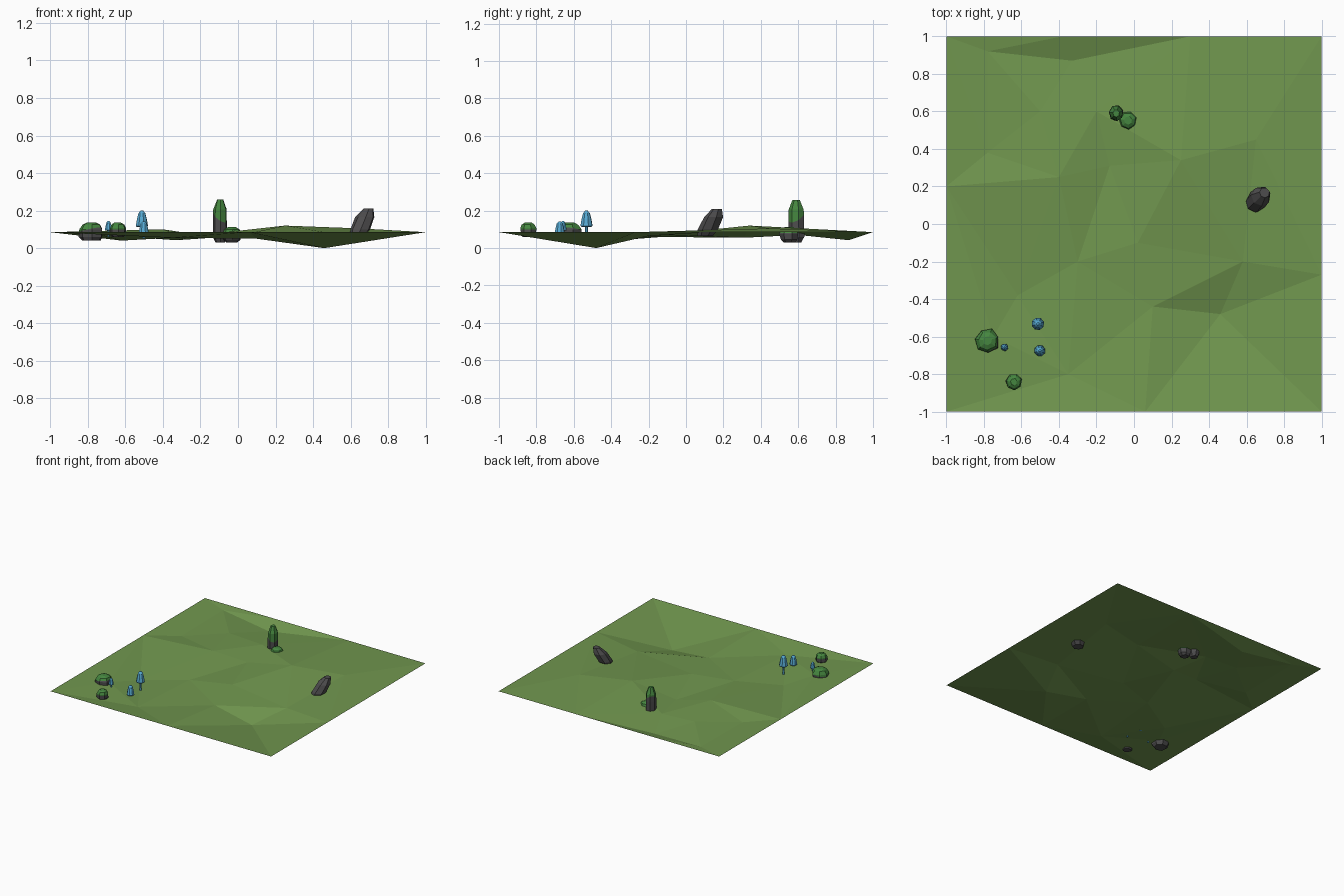
import bpy, bmesh, math, random
from mathutils import Vector
from mathutils.geometry import delaunay_2d_cdt

if "Cube" in bpy.data.objects:
    bpy.data.objects.remove(bpy.data.objects["Cube"])

random.seed(4)


def material(name, col):
    m = bpy.data.materials.new(name)
    m.diffuse_color = (*col, 1)
    m.use_nodes = True
    m.node_tree.nodes["Principled BSDF"].inputs["Base Color"].default_value = m.diffuse_color
    return m


GRASS = material("grass_green", (0.165, 0.31, 0.078))
STONE = material("dark_stone", (0.075, 0.073, 0.075))
MOSS = material("moss_green", (0.06, 0.24, 0.05))
BLUE = material("mushroom_blue", (0.095, 0.40, 0.65))


def add_object(name, bm, *mats):
    me = bpy.data.meshes.new(name)
    bm.to_mesh(me)
    bm.free()
    ob = bpy.data.objects.new(name, me)
    bpy.context.collection.objects.link(ob)
    for m in mats:
        me.materials.append(m)
    return ob


# Ground: thin faceted sheet, level at its border
E = 0.085
pts = [(-1, -1, E), (1, -1, E), (1, 1, E), (-1, 1, E),
       (1, 0.6, E), (1, -0.27, E), (0.58, -1, E), (0.06, -1, E), (-0.38, 1, E),
       (-1, 0.2, E), (0.3, 1, E),
       (-0.78, 0.92, 0.075), (-0.33, 0.87, 0.042), (-0.5, 0.6, 0.085),
       (-0.78, 0.38, 0.07), (-0.4, 0.25, 0.1), (-0.13, 0.31, 0.055),
       (-0.2, 0.6, 0.07), (0.25, 0.34, 0.12), (0.65, 0.45, 0.105),
       (0.02, -0.1, 0.07), (0.1, -0.44, 0.05), (0.46, -0.48, 0.0),
       (0.58, -0.2, 0.065), (-0.35, -0.8, 0.055), (-0.62, -0.38, 0.04),
       (-0.75, -0.6, 0.075), (-0.3, -0.2, 0.06)]
verts, _, tris, orig, _, _ = delaunay_2d_cdt(
    [Vector(p[:2]) for p in pts], [], [], 0, 1e-5)
bm = bmesh.new()
bv = [bm.verts.new((v.x, v.y, pts[o[0]][2])) for v, o in zip(verts, orig)]
for t in tris:
    bm.faces.new([bv[i] for i in t])
for f in bm.faces:
    f.normal_update()
    if f.normal.z < 0:
        f.normal_flip()
add_object("ground", bm, GRASS)


def lathe(profile, sides, loc, lean=(0, 0), sx=1, sy=1, jitter=0.0, turn=0.3):
    """Stack of polygon rings (radius, absolute z), capped at both ends."""
    bm = bmesh.new()
    z0 = profile[0][1]
    rings = []
    for r, z in profile:
        ring = []
        for i in range(sides):
            a = turn + 2 * math.pi * i / sides
            k = r * (1 + random.uniform(-jitter, jitter))
            ring.append(bm.verts.new((loc[0] + k * sx * math.cos(a) + lean[0] * (z - z0),
                                      loc[1] + k * sy * math.sin(a) + lean[1] * (z - z0), z)))
        rings.append(ring)
    for a, b in zip(rings, rings[1:]):
        for i in range(sides):
            j = (i + 1) % sides
            bm.faces.new((a[i], a[j], b[j], b[i]))
    bm.faces.new(rings[0][::-1])
    bm.faces.new(rings[-1])
    return bm


def rock(name, profile, loc, moss=None, tilt=(0, 0), **kw):
    """Faceted stone; faces above a tilted plane become moss."""
    bm = lathe(profile, 7, loc, **kw)
    if moss:
        co, no = Vector((*loc, moss)), Vector((*tilt, 1)).normalized()
        bmesh.ops.bisect_plane(bm, geom=bm.verts[:] + bm.edges[:] + bm.faces[:],
                               plane_co=co, plane_no=no)
        for f in bm.faces:
            f.material_index = int((f.calc_center_median() - co).dot(no) > 0)
    add_object(name, bm, STONE, MOSS)


# Standing stone and its small neighbour
rock("tall_rock", [(.03, .03), (.044, .06), (.043, .15), (.041, .205), (.02, .258)],
     (-.095, .59), moss=.165, tilt=(.6, -.5), jitter=.06, sx=.88)
rock("small_rock", [(.03, .03), (.047, .045), (.052, .075), (.042, .1), (.022, .112)],
     (-.032, .552), moss=.08, jitter=.06)

# Bare leaning stone
rock("leaning_rock", [(.042, .065), (.054, .1), (.052, .165), (.028, .21)],
     (.635, .105), lean=(.42, .42), jitter=.06)

# Low mossy stones
rock("low_rock", [(.05, .04), (.066, .06), (.064, .1), (.05, .125), (.025, .136)],
     (-.782, -.622), moss=.098, tilt=(-.2, .1), jitter=.08)
rock("low_rock_front", [(.03, .06), (.043, .075), (.042, .108), (.034, .125), (.018, .136)],
     (-.64, -.842), moss=.1, jitter=.08)


# Mushrooms: slim stem under a bell-shaped cap
def mushroom(name, x, y, base, top, r):
    h = min(top - base, r * 2.6)
    z = top - h
    add_object(name + "_stem", lathe([(r * .28, base), (r * .2, z + h * .4)], 6, (x, y)), BLUE)
    cap = [(r * .8, z), (r, z + h * .08), (r * .8, z + h * .5),
           (r * .55, z + h * .85), (r * .2, top)]
    add_object(name + "_cap", lathe(cap, 8, (x, y)), BLUE)


mushroom("large_mushroom", -.512, -.532, .045, .2, .034)
mushroom("medium_mushroom", -.502, -.675, .05, .143, .03)
mushroom("small_mushroom", -.69, -.657, .06, .145, .02)
